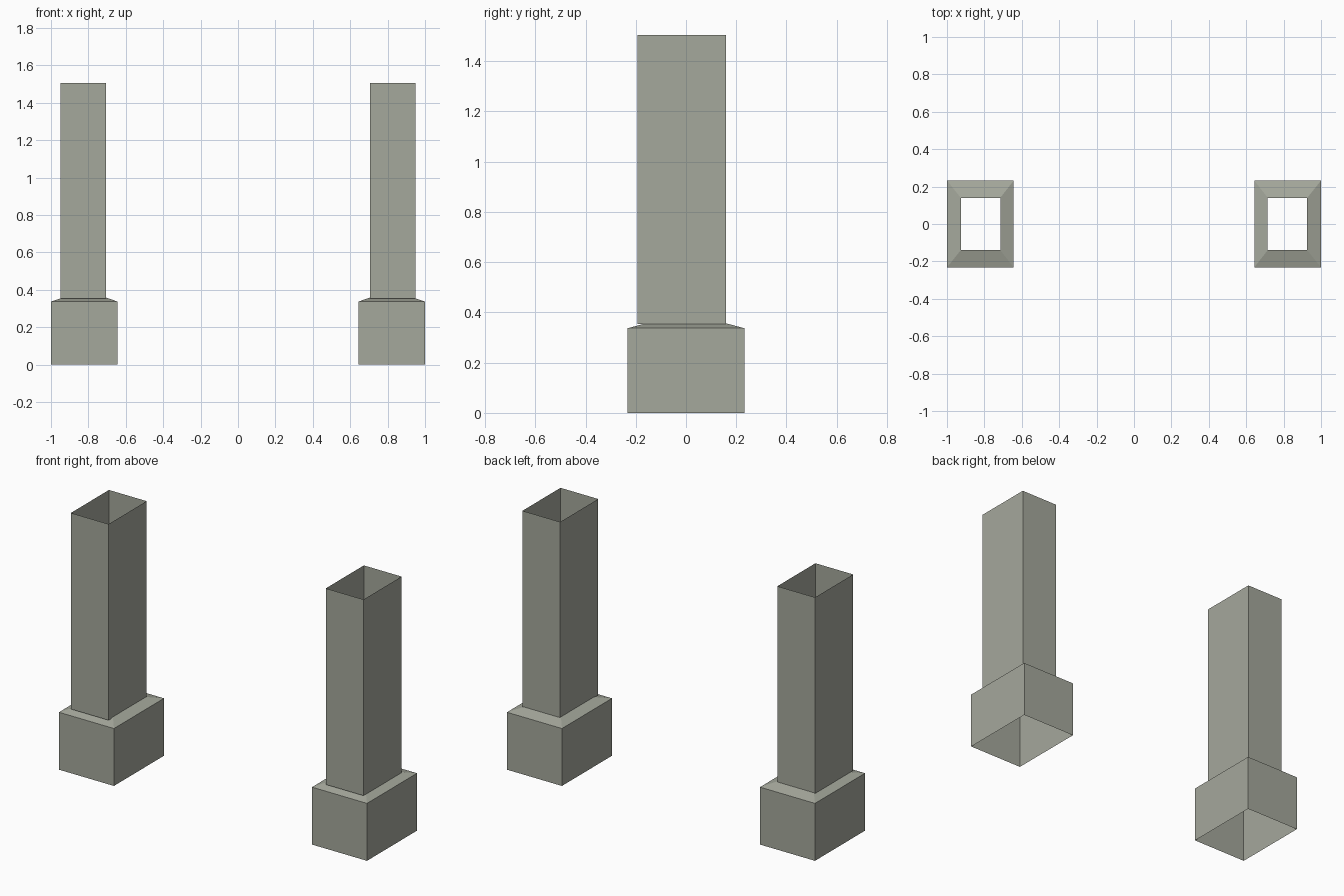
import bpy, bmesh

if "Cube" in bpy.data.objects:
    bpy.data.objects.remove(bpy.data.objects["Cube"])

stone = bpy.data.materials.new("grey_stone")
stone.diffuse_color = (0.376, 0.392, 0.333, 1)
stone.use_nodes = True
stone.node_tree.nodes["Principled BSDF"].inputs["Base Color"].default_value = stone.diffuse_color


def tube(name, rings):
    """Open rectangular tube through rings of (x0, x1, y0, y1, z)."""
    bm = bmesh.new()
    loops = [[bm.verts.new(p) for p in ((x0, y0, z), (x1, y0, z), (x1, y1, z), (x0, y1, z))]
             for x0, x1, y0, y1, z in rings]
    for low, high in zip(loops, loops[1:]):
        for i in range(4):
            j = (i + 1) % 4
            bm.faces.new((low[i], low[j], high[j], high[i]))
    mesh = bpy.data.meshes.new(name)
    bm.to_mesh(mesh)
    bm.free()
    mesh.materials.append(stone)
    obj = bpy.data.objects.new(name, mesh)
    bpy.context.collection.objects.link(obj)


for side, s in (("left", -1), ("right", 1)):
    def span(a, b):
        return tuple(sorted((s * a, s * b)))

    # plinth block, open below, with a shallow sloping cap around a hole
    tube(side + "_plinth", [
        (*span(0.643, 1.0), -0.232, 0.232, 0.0),
        (*span(0.643, 1.0), -0.232, 0.232, 0.337),
        (*span(0.715, 0.926), -0.14, 0.14, 0.362)])
    # hollow shaft, open at both ends, set slightly forward
    tube(side + "_shaft", [
        (*span(0.705, 0.95), -0.193, 0.16, 0.354),
        (*span(0.705, 0.95), -0.193, 0.16, 1.505)])
